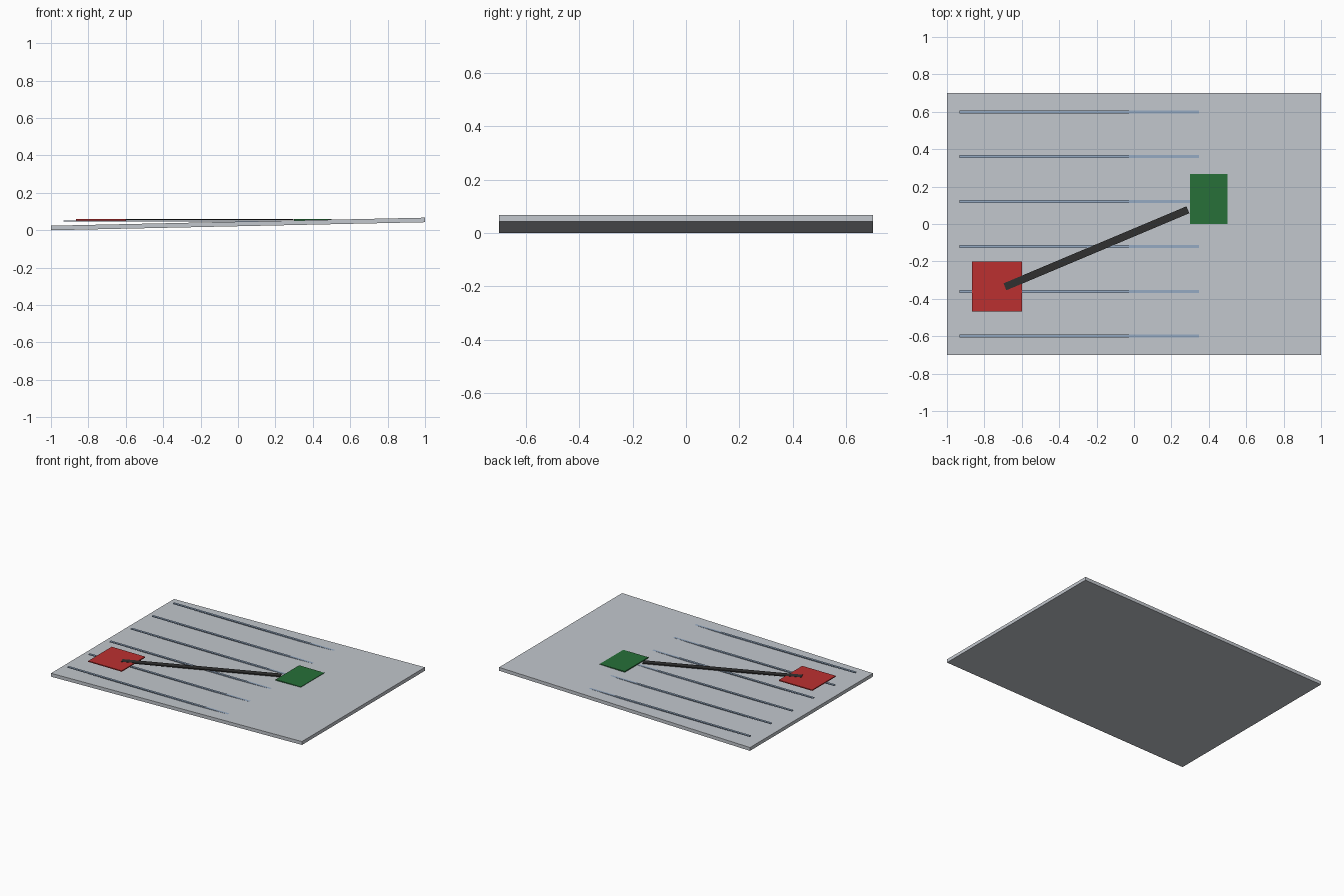
import bpy, math

if "Cube" in bpy.data.objects:
    bpy.data.objects.remove(bpy.data.objects["Cube"])


def material(name, rgb):
    m = bpy.data.materials.new(name)
    m.diffuse_color = (*rgb, 1)
    m.use_nodes = True
    m.node_tree.nodes["Principled BSDF"].inputs["Base Color"].default_value = m.diffuse_color
    return m


def box(name, centre, size, mat, rot=(0, 0, 0)):
    bpy.ops.mesh.primitive_cube_add(size=1, location=centre, rotation=rot)
    ob = bpy.context.object
    ob.name = name
    ob.scale = size
    ob.data.materials.append(mat)
    return ob


pale = material("pale_grey", (0.54, 0.57, 0.61))
blue = material("groove_blue", (0.30, 0.40, 0.54))
red = material("red", (0.50, 0.03, 0.03))
green = material("green", (0.02, 0.16, 0.04))
dark = material("dark_grey", (0.03, 0.03, 0.03))

# Gently sloping slab, rising towards +x
slope = math.atan(0.0215)
thick = 0.0243
box("sloped_slab", (0, 0, 0.0337), (1.9995, 1.4, thick), pale, (0, -slope, 0))

# Level strips that sink into the slab halfway along
for i in range(6):
    box(f"strip_{i + 1}", (0, -0.6 + 0.24 * i, 0.0503), (1.866, 0.016, 0.006), blue)

# Coloured pads
box("red_pad", (-0.733, -0.333, 0.0565), (0.267, 0.267, 0.007), red)
box("green_pad", (0.4, 0.134, 0.0565), (0.2, 0.267, 0.007), green)

# Diagonal link between the pads
x0, y0, x1, y1 = -0.69, -0.336, 0.288, 0.076
box("diagonal_link", ((x0 + x1) / 2, (y0 + y1) / 2, 0.0575),
    (math.hypot(x1 - x0, y1 - y0), 0.04, 0.0075), dark,
    (0, 0, math.atan2(y1 - y0, x1 - x0)))
